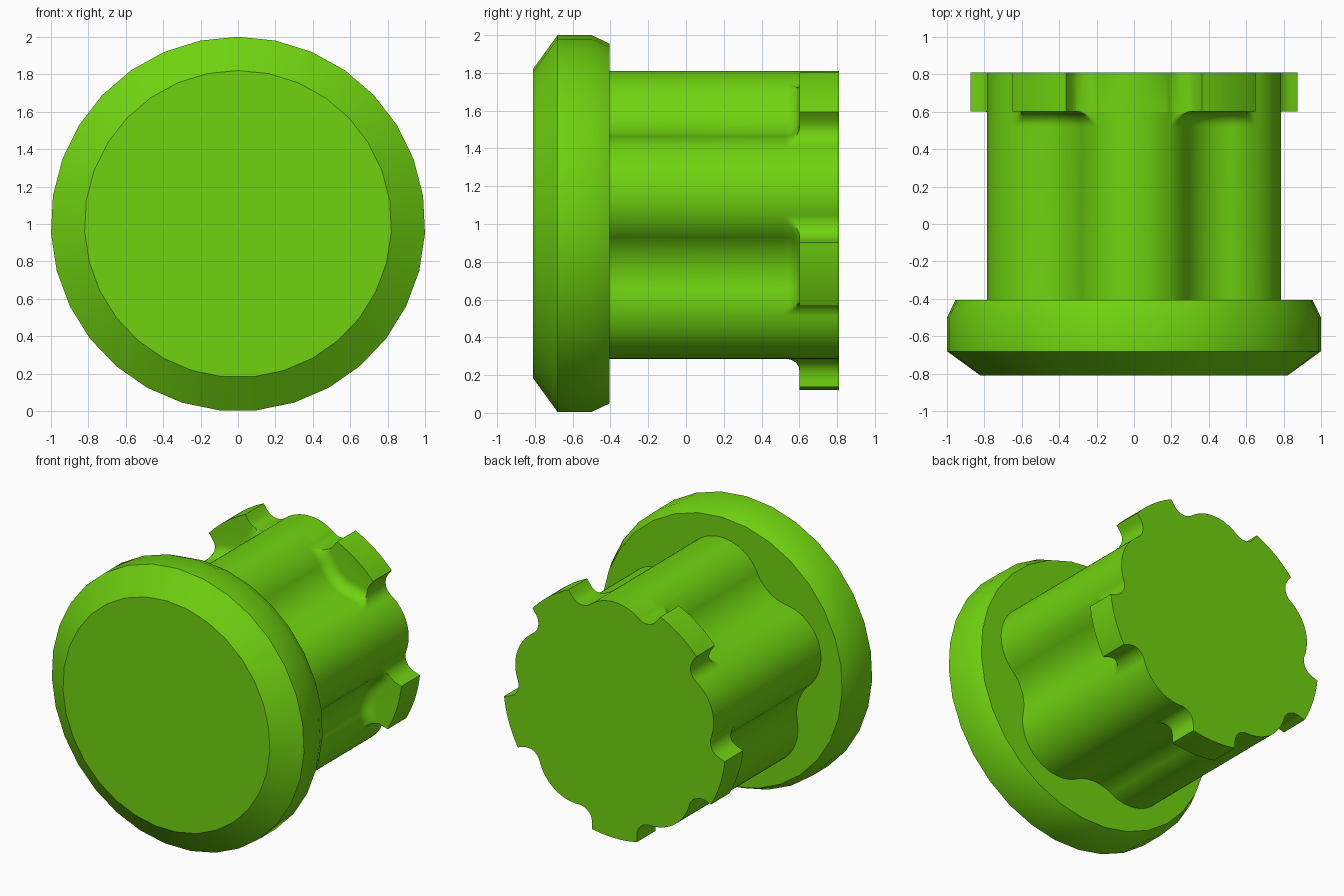
import bpy, bmesh
from math import sin, cos, atan2, sqrt, pi, radians

if "Cube" in bpy.data.objects:
    bpy.data.objects.remove(bpy.data.objects["Cube"])

# Colour
green = bpy.data.materials.new("lime_green")
green.use_nodes = True
lime = (0.16, 0.65, 0.005, 1)
green.diffuse_color = lime
green.node_tree.nodes["Principled BSDF"].inputs["Base Color"].default_value = lime

# Section sizes, measured outwards from the middle of a groove
SIDES = 5
HALF = pi / SIDES
LOBE_DIST, LOBE_R = 0.5, 0.31
GROOVE_R = 0.3
LUG_R, LUG_HALF, NOTCH_R = 0.88, 0.177, 0.1
BLEND = 0.08
lobe = (LOBE_DIST * cos(HALF), LOBE_DIST * sin(HALF))
groove = (lobe[0] + sqrt((LOBE_R + GROOVE_R) ** 2 - lobe[1] ** 2), 0)
notch_v = LUG_HALF + NOTCH_R
notch = (lobe[0] + sqrt((LOBE_R + NOTCH_R) ** 2 - (notch_v - lobe[1]) ** 2), notch_v)


def ray_circle(phi, centre, radius, side):
    """Distance along a ray from the axis to a circle; side -1 near, 1 far."""
    along = centre[0] * cos(phi) + centre[1] * sin(phi)
    across = centre[1] * cos(phi) - centre[0] * sin(phi)
    return along + side * sqrt(max(radius ** 2 - across ** 2, 0))


def tangent_angle(other, reach):
    """Angle of the point at a given reach from the lobe towards another circle."""
    du, dv = other[0] - lobe[0], other[1] - lobe[1]
    k = reach / sqrt(du * du + dv * dv)
    return atan2(lobe[1] + dv * k, lobe[0] + du * k)


corner = atan2(LUG_HALF, sqrt(LUG_R ** 2 - LUG_HALF ** 2))
notch_start = atan2(LUG_HALF, notch[0])
notch_end = tangent_angle(notch, LOBE_R)


def shaft_radius(phi, s=0):
    if phi < tangent_angle(groove, LOBE_R + s):
        return ray_circle(phi, groove, GROOVE_R - s, -1)
    return ray_circle(phi, lobe, LOBE_R + s, 1)


def lug_radius(phi):
    if phi <= corner:
        return LUG_R
    if phi <= notch_start:
        return LUG_HALF / sin(phi)
    if phi <= notch_end:
        return ray_circle(phi, notch, NOTCH_R, -1)
    return shaft_radius(phi)


def spread(a, b, n):
    return [a + (b - a) * i / n for i in range(n)]


# Angles over half a groove, mirrored and repeated round the axis
half = (spread(0, corner, 7) + spread(corner, notch_start, 3)
        + spread(notch_start, notch_end, 14) + spread(notch_end, HALF, 8) + [HALF])
sector = [-a for a in half[:0:-1]] + half[:-1]
rays = [(abs(a), a - pi / 2 + 2 * HALF * k) for k in range(SIDES) for a in sector]


def loft(name, rings, angle):
    """Skin closed rings of (x, y, z) points and cap both ends."""
    bm = bmesh.new()
    loops = [[bm.verts.new(p) for p in ring] for ring in rings]
    for a, b in zip(loops, loops[1:]):
        for i in range(len(a)):
            bm.faces.new((a[i - 1], a[i], b[i], b[i - 1]))
    bm.faces.new(loops[0])
    bm.faces.new(loops[-1])
    bmesh.ops.recalc_face_normals(bm, faces=bm.faces)
    mesh = bpy.data.meshes.new(name)
    bm.to_mesh(mesh)
    bm.free()
    mesh.materials.append(green)
    obj = bpy.data.objects.new(name, mesh)
    bpy.context.collection.objects.link(obj)
    bpy.ops.object.select_all(action='DESELECT')
    obj.select_set(True)
    bpy.context.view_layer.objects.active = obj
    bpy.ops.object.shade_smooth_by_angle(angle=radians(angle))


def section(y, radius):
    return [(radius(p) * cos(t), y, 1 + radius(p) * sin(t)) for p, t in rays]


# Lobed shaft, blending out into the five lugs at the back
LUG_FRONT, BACK, SEAT = 0.6, 0.81, -0.41
rings = [section(SEAT, shaft_radius)]
for i in range(9):
    turn = i / 8 * pi / 2
    s = BLEND * (1 - cos(turn))
    rings.append(section(LUG_FRONT - BLEND * (1 - sin(turn)),
                         lambda p, s=s: min(lug_radius(p), shaft_radius(p, s))))
rings.append(section(LUG_FRONT, lug_radius))
rings.append(section(BACK, lug_radius))
loft("lobed_shaft", rings, 32)

# Round head with a chamfered front rim
profile = [(-0.81, 0.82), (-0.68, 1), (-0.5, 1), (-0.405, 0.955)]
SEGMENTS = 31
head = [[(r * sin(2 * pi * i / SEGMENTS), y, 1 + r * cos(2 * pi * i / SEGMENTS))
         for i in range(SEGMENTS)] for y, r in profile]
loft("round_head", head, 32)
